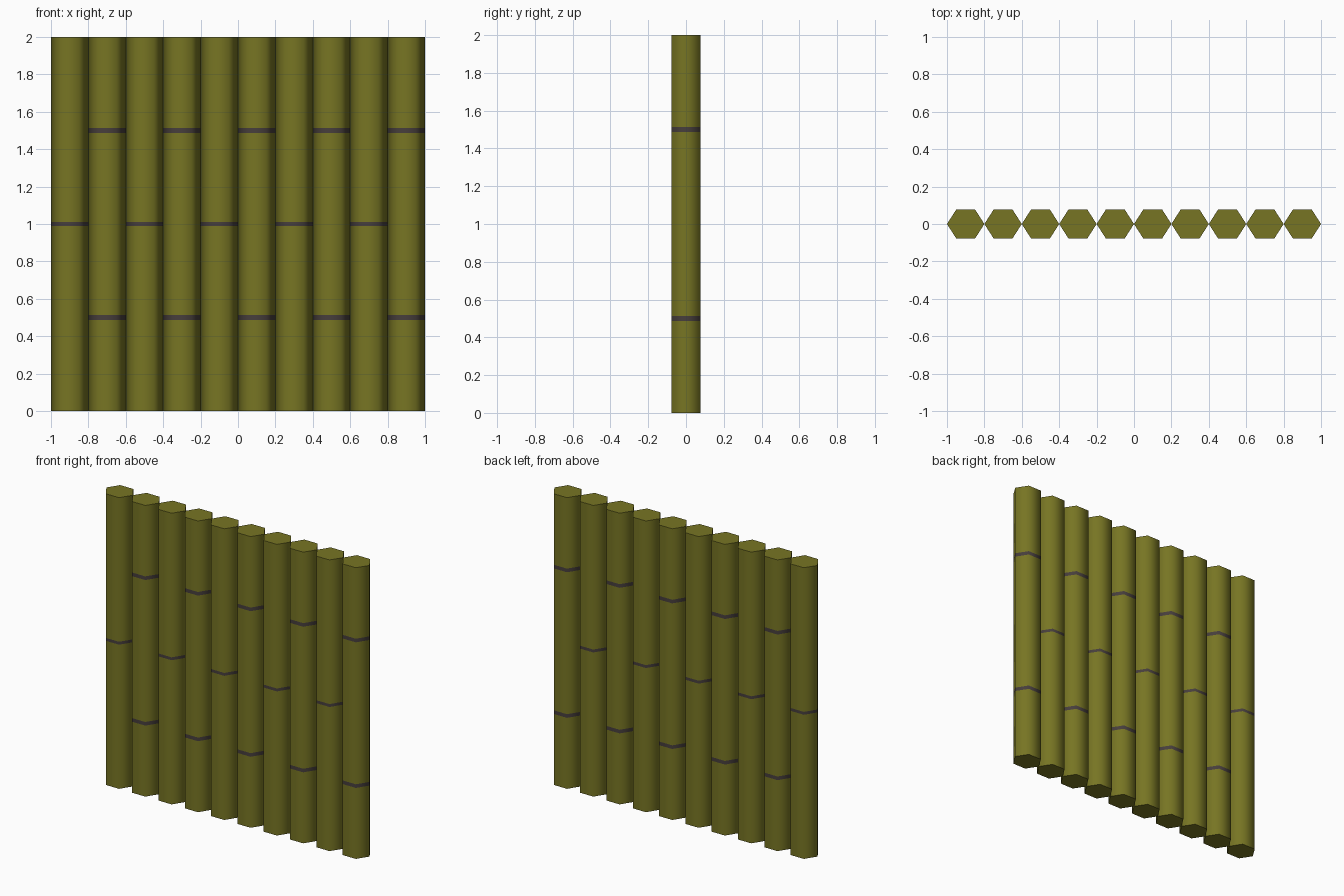
import bpy, bmesh, math

if "Cube" in bpy.data.objects:
    bpy.data.objects.remove(bpy.data.objects["Cube"])

def material(name, colour):
    m = bpy.data.materials.new(name)
    m.diffuse_color = (*colour, 1)
    m.use_nodes = True
    m.node_tree.nodes["Principled BSDF"].inputs["Base Color"].default_value = m.diffuse_color
    return m

OLIVE = material("olive bamboo", (0.185, 0.178, 0.017))
DARK = material("dark joint", (0.062, 0.048, 0.045))

# Slightly flattened hexagon cross-section
HEX = [(0.1, 0), (0.05, 0.078), (-0.05, 0.078), (-0.1, 0), (-0.05, -0.078), (0.05, -0.078)]
HEIGHT = 2.0

def bamboo_pole(name, x, joints, half):
    """Hexagonal pole with flush dark bands centred at the joint heights."""
    levels = [0] + [j + s * half for j in joints for s in (-1, 1)] + [HEIGHT]
    bm = bmesh.new()
    rings = [[bm.verts.new((px, py, z)) for px, py in HEX] for z in levels]
    for k, (lo, hi) in enumerate(zip(rings, rings[1:])):
        for i in range(6):
            j = (i + 1) % 6
            f = bm.faces.new((lo[i], lo[j], hi[j], hi[i]))
            f.material_index = k % 2          # every second section is a band
    bm.faces.new(rings[0][::-1])              # bottom cap
    bm.faces.new(rings[-1])                   # top cap
    mesh = bpy.data.meshes.new(name)
    bm.to_mesh(mesh)
    bm.free()
    mesh.materials.append(OLIVE)
    mesh.materials.append(DARK)
    ob = bpy.data.objects.new(name, mesh)
    ob.location.x = x
    bpy.context.collection.objects.link(ob)
    # Round shading on the sides, crisp end caps
    bpy.ops.object.select_all(action='DESELECT')
    ob.select_set(True)
    bpy.context.view_layer.objects.active = ob
    bpy.ops.object.shade_smooth_by_angle(angle=math.radians(75))

# Row of ten poles with alternating joint heights
for n in range(10):
    joints, half = ([1.0], 0.01) if n % 2 == 0 else ([0.5, 1.5], 0.0125)
    bamboo_pole(f"bamboo_pole_{n + 1}", -0.9 + 0.2 * n, joints, half)
